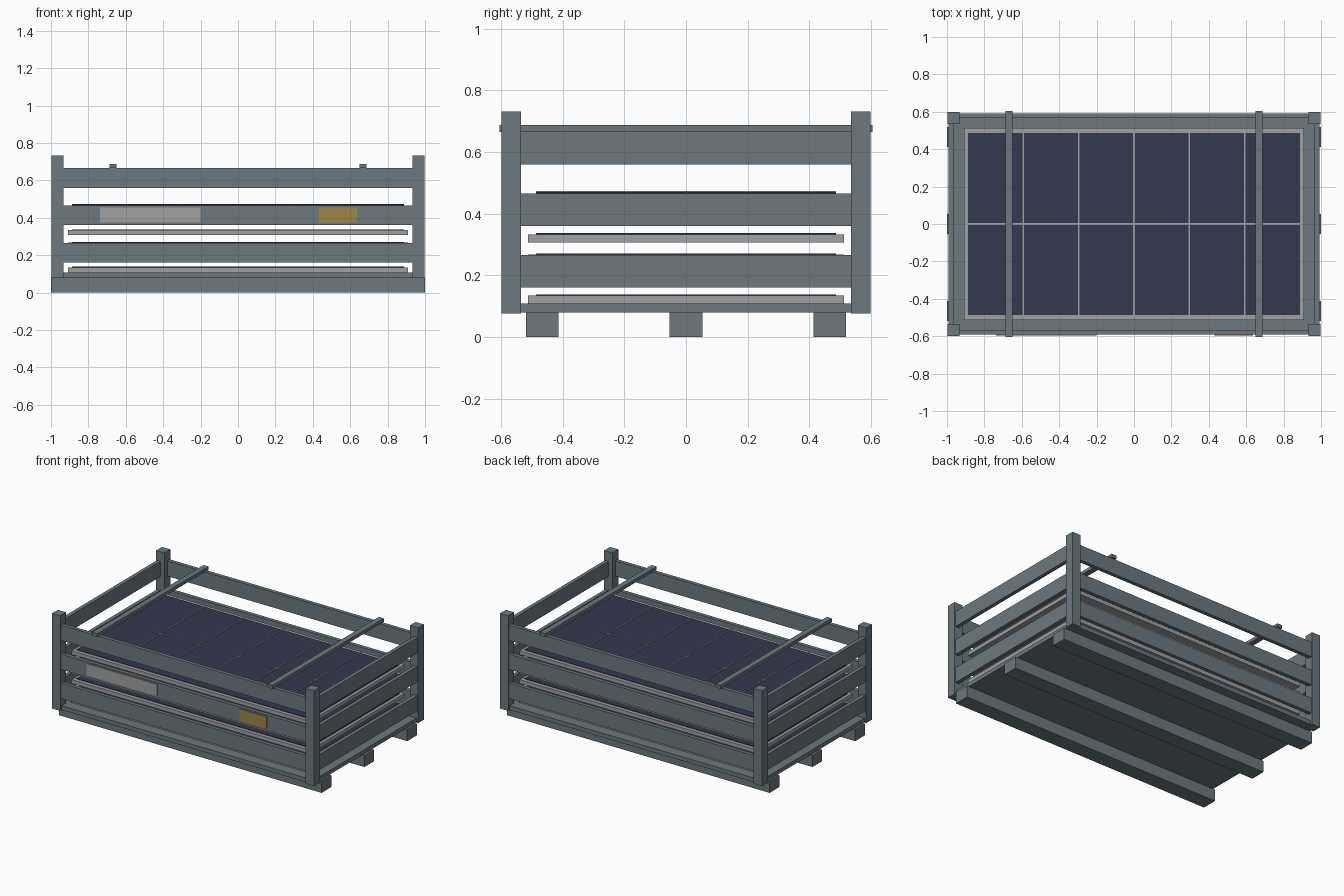
import bpy

if "Cube" in bpy.data.objects:
    bpy.data.objects.remove(bpy.data.objects["Cube"])


def material(name, rgb):
    m = bpy.data.materials.new(name)
    m.use_nodes = True
    m.diffuse_color = (*rgb, 1)
    m.node_tree.nodes["Principled BSDF"].inputs["Base Color"].default_value = (*rgb, 1)
    return m


STEEL = material("grey steel", (0.15, 0.19, 0.21))
ALUMINIUM = material("pale aluminium", (0.35, 0.355, 0.36))
CELL = material("dark blue glass", (0.033, 0.04, 0.08))
LABEL = material("light grey label", (0.35, 0.355, 0.35))
WARNING = material("yellow label", (0.34, 0.24, 0.06))


def box(name, mat, x, y, z):
    """Box spanning the (low, high) ranges x, y and z."""
    spans = (x, y, z)
    bpy.ops.mesh.primitive_cube_add(size=1, location=[(a + b) / 2 for a, b in spans])
    ob = bpy.context.object
    ob.name = name
    ob.scale = [abs(b - a) for a, b in spans]
    bpy.ops.object.transform_apply(location=False, rotation=False, scale=True)
    ob.data.materials.append(mat)
    return ob


def around(centre, half):
    return (centre - half, centre + half)


# Pallet base: three skids and a deck
for side, y in (("front", -0.466), ("middle", 0), ("back", 0.466)):
    box(side + "_skid", STEEL, (-1, 1), around(y, 0.053), (0, 0.08))
box("deck", STEEL, (-0.985, 0.985), (-0.585, 0.585), (0.08, 0.108))

# Corner posts
for sx, xname in ((-1, "right"), (1, "left")):
    for sy, yname in ((-1, "front"), (1, "back")):
        box(f"{yname}_{xname}_post", STEEL, around(sx * 0.966, 0.032),
            around(sy * 0.567, 0.032), (0.077, 0.732))

# Three rows of slats on all four sides
for row in range(3):
    z = (0.16 + row * 0.2, 0.266 + row * 0.2)
    for s, end, flank in ((-1, "front", "right"), (1, "back", "left")):
        box(f"{end}_slat_{row}", STEEL, (-0.95, 0.95), around(s * 0.579, 0.013), z)
        box(f"{flank}_slat_{row}", STEEL, around(s * 0.979, 0.013), (-0.55, 0.55), z)

# Stack of six framed panels
for i in range(6):
    z = 0.108 + i * 0.0664
    box(f"panel_frame_{i}", ALUMINIUM, around(0, 0.909), around(0, 0.513), (z, z + 0.026))
    box(f"panel_cells_{i}", CELL, around(0, 0.888), around(0, 0.487), (z + 0.026, z + 0.03))

# Divider lines on the top panel
lines = (0.469, 0.474)
for i in range(-2, 3):
    box(f"cross_divider_{i + 2}", ALUMINIUM, around(i * 0.296, 0.0045), around(0, 0.487), lines)
box("long_divider", ALUMINIUM, around(0, 0.888), around(0, 0.0045), lines)

# Straps across the top
for s, name in ((-1, "right"), (1, "left")):
    box(name + "_strap", STEEL, around(s * 0.668, 0.019), around(0, 0.605), (0.665, 0.688))

# Blank labels on the front middle slat
box("shipping_label", LABEL, (-0.737, -0.2), (-0.597, -0.591), (0.374, 0.456))
box("warning_label", WARNING, (0.43, 0.635), (-0.597, -0.591), (0.374, 0.456))
